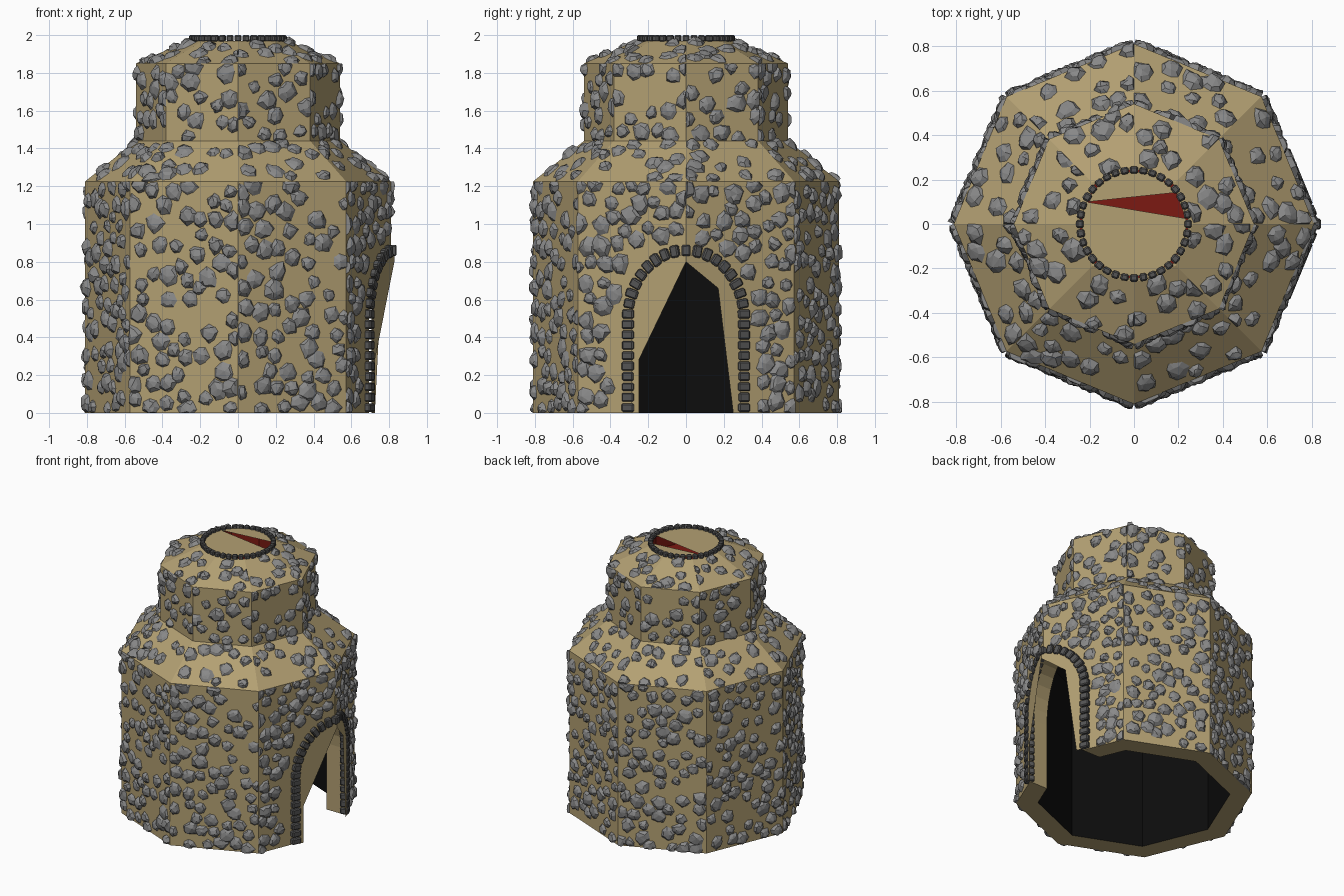
import bpy, bmesh, math, random
from mathutils import Vector, Matrix

if "Cube" in bpy.data.objects:
    bpy.data.objects.remove(bpy.data.objects["Cube"])

random.seed(7)
TAN = math.tan(math.pi / 8)
R = 0.81  # corner radius of the lower wall


def material(name, color):
    m = bpy.data.materials.new(name)
    m.diffuse_color = (*color, 1)
    m.use_nodes = True
    m.node_tree.nodes["Principled BSDF"].inputs["Base Color"].default_value = m.diffuse_color
    return m


clay = material("clay", (0.45, 0.35, 0.17))
grey = material("grey_stone", (0.25, 0.25, 0.25))
dark = material("dark_stone", (0.09, 0.09, 0.09))
soot = material("soot", (0.004, 0.004, 0.004))
ember = material("ember_red", (0.2, 0.01, 0.006))


def finish(name, bm, mats, normals=True):
    if normals:
        bmesh.ops.recalc_face_normals(bm, faces=bm.faces[:])
    me = bpy.data.meshes.new(name)
    bm.to_mesh(me)
    bm.free()
    for m in mats:
        me.materials.append(m)
    ob = bpy.data.objects.new(name, me)
    bpy.context.collection.objects.link(ob)
    return ob


def corner(r, z, i):
    a = i * math.pi / 4
    return Vector((r * math.cos(a), r * math.sin(a), z))


# Hollow octagonal body: flue floor, flue, roof, walls, base, sooty interior
profile = [(0, 1.86), (0.25, 1.86), (0.25, 1.97), (0.265, 1.97), (0.54, 1.85), (0.54, 1.44),
           (R, 1.225), (R, 0), (0.66, 0), (0.66, 1.17), (0.41, 1.39), (0.41, 1.8), (0, 1.8)]
face_mat = [2, 2, 0, 0, 0, 0, 0, 0, 1, 1, 1, 1]
bm = bmesh.new()
rings = []
for r, z in profile:
    rings.append([bm.verts.new(corner(r, z, i)) for i in range(8 if r else 1)])
for k, (a, b) in enumerate(zip(rings, rings[1:])):
    for i in range(8):
        j = (i + 1) % 8
        quad = [a[i % len(a)], a[j % len(a)], b[j % len(b)], b[i % len(b)]]
        bm.faces.new(list(dict.fromkeys(quad))).material_index = face_mat[k]
body = finish("oven_body", bm, [clay, soot, ember])


def arch(half, base, top, n=12):
    """Door outline in (y, z), from the -y foot over the top to the +y foot."""
    pts = [(-half, base)]
    for i in range(n + 1):
        t = math.pi * (1 - i / n)
        pts.append((half * math.cos(t), 0.5 + (top - 0.5) * math.sin(t)))
    return pts + [(half, base)]


# Doorway cut through the +x corner
bm = bmesh.new()
low = bm.faces.new([bm.verts.new((0.3, y, z)) for y, z in arch(0.28, -0.1, 0.83)])
ext = bmesh.ops.extrude_face_region(bm, geom=[low])
bmesh.ops.translate(bm, vec=(0.8, 0, 0), verts=[v for v in ext["geom"] if isinstance(v, bmesh.types.BMVert)])
cutter = finish("door_cutter", bm, [])
mod = body.modifiers.new("door", "BOOLEAN")
mod.object, mod.operation, mod.solver = cutter, "DIFFERENCE", "EXACT"
bpy.context.view_layer.objects.active = body
bpy.ops.object.modifier_apply(modifier="door")
bpy.data.objects.remove(cutter)


# Clay panels that narrow the doorway, lying on the wall
def on_wall(y, z, out=0.0):
    return Vector((R - abs(y) * TAN + out, y, z))


bm = bmesh.new()
outline = arch(0.29, 0, 0.84)
half = len(outline) // 2
left = outline[:half + 1] + [(0, 0.80), (-0.25, 0.28), (-0.25, 0)]
right = outline[half:] + [(0.25, 0), (0.17, 0.66), (0, 0.80)]
for side in (left, right):
    bm.faces.new([bm.verts.new(on_wall(y, z, 0.018)) for y, z in side])
finish("door_panels", bm, [clay])


# Rough stones set into every wall and roof face
def near_door(p):
    if p.x < 0.4 or abs(p.y) > 0.4:
        return False
    return p.z < 0.5 or (p.y / 0.38) ** 2 + ((p.z - 0.5) / 0.43) ** 2 < 1


def stones_on_face(bm, i, lo, hi, density):
    a, b = corner(*lo, i), corner(*lo, i + 1)
    c, d = corner(*hi, i), corner(*hi, i + 1)
    org, top = (a + b) / 2, (c + d) / 2
    ax, up = (b - a).normalized(), (top - org).normalized()
    nrm = ax.cross(up)
    length, w0, w1 = (top - org).length, (b - a).length / 2, (d - c).length / 2

    def width(v):
        return w0 + (w1 - w0) * v / length

    def place(u, v, h):
        v = min(max(v, 0), length)
        u = min(max(u, -width(v)), width(v))
        return org + ax * u + up * v + nrm * h

    spots = []
    goal = round((w0 + w1) * length * density)
    for _ in range(goal * 12):
        v = random.uniform(0.01, length - 0.01)
        u = random.uniform(-1, 1) * width(v)
        if len(spots) >= goal:
            break
        if near_door(place(u, v, 0)) or any((u - s) ** 2 + (v - t) ** 2 < 0.0052 for s, t in spots):
            continue
        spots.append((u, v))
        r, h = random.uniform(0.038, 0.062), random.uniform(0.018, 0.032)
        loops = []
        for rad, ht in ((1, -0.004), (0.62, 0.7)):
            loop = []
            for k in range(7):
                t = (k + random.uniform(-0.25, 0.25)) * math.tau / 7
                q = r * rad * random.uniform(0.8, 1.2)
                z = ht if ht < 0 else h * ht * random.uniform(0.75, 1.15)
                loop.append(bm.verts.new(place(u + q * math.cos(t), v + q * math.sin(t), z)))
            loops.append(loop)
        tip = bm.verts.new(place(u + random.uniform(-.3, .3) * r, v + random.uniform(-.3, .3) * r, h))
        for k in range(7):
            n = (k + 1) % 7
            bm.faces.new((loops[0][k], loops[0][n], loops[1][n], loops[1][k]))
            bm.faces.new((loops[1][k], loops[1][n], tip))


bands = [("lower_wall_stones", (R, 0), (R, 1.225), 85),
         ("shoulder_stones", (R, 1.225), (0.54, 1.44), 62),
         ("upper_wall_stones", (0.54, 1.44), (0.54, 1.85), 85),
         ("roof_stones", (0.54, 1.85), (0.27, 1.967), 65)]
for name, lo, hi, density in bands:
    bm = bmesh.new()
    for i in range(8):
        stones_on_face(bm, i, lo, hi, density)
    finish(name, bm, [grey], normals=False)


# Small chamfered blocks for the trims
def block(bm, center, x, y, size):
    """x = along the row, y = across the row."""
    x = x.normalized()
    z = x.cross(y).normalized()
    y = z.cross(x)
    rot = Matrix((x, y, z)).transposed().to_4x4()
    mat = Matrix.Translation(center) @ rot @ Matrix.Diagonal((*size, 1))
    verts = bmesh.ops.create_cube(bm, size=1, matrix=mat)["verts"]
    edges = list({e for v in verts for e in v.link_edges})
    bmesh.ops.bevel(bm, geom=edges, offset=0.007, segments=1, affect="EDGES")


# Door trim: blocks spaced evenly along the arch
bm = bmesh.new()
path = [Vector((0, y, z)) for y, z in arch(0.30, 0.0, 0.86, 48)]
total = sum((q - p).length for p, q in zip(path, path[1:]))
count = 37
step = total / count
walked, k = 0.0, 0
for p, q in zip(path, path[1:]):
    seg = (q - p).length
    while k < count and (k + 0.5) * step <= walked + seg:
        m = p.lerp(q, ((k + 0.5) * step - walked) / seg)
        d = (q - p).normalized()
        slope = -TAN * math.copysign(1, m.y) if abs(m.y) > 0.02 else 0
        along = Vector((slope * d.y, d.y, d.z))
        across = Vector((slope * -d.z, -d.z, d.y))
        size = (step * random.uniform(0.78, 0.9), random.uniform(0.058, 0.07), 0.06)
        block(bm, on_wall(m.y, m.z, 0.0), along, across, size)
        k += 1
    walked += seg
finish("door_trim", bm, [dark])

# Flue trim: ring of blocks around the top
bm = bmesh.new()
for i in range(36):
    t = i * math.tau / 36
    out = Vector((math.cos(t), math.sin(t), 0))
    size = (random.uniform(0.033, 0.039), random.uniform(0.03, 0.036), 0.035)
    block(bm, out * 0.243 + Vector((0, 0, 1.9825)), Vector((-out.y, out.x, 0)), out, size)
finish("flue_trim", bm, [dark])

# Flue cover: three disc segments that leave a narrow triangular gap
bm = bmesh.new()
for start, end in ((155, 366), (6, 37), (37, 155)):
    n = max(4, round((end - start) / 10))
    arc = [math.radians(start + (end - start) * i / n) for i in range(n + 1)]
    bm.faces.new([bm.verts.new((0.235 * math.cos(t), 0.235 * math.sin(t), 1.978)) for t in arc])
finish("flue_cover", bm, [clay], normals=False)
